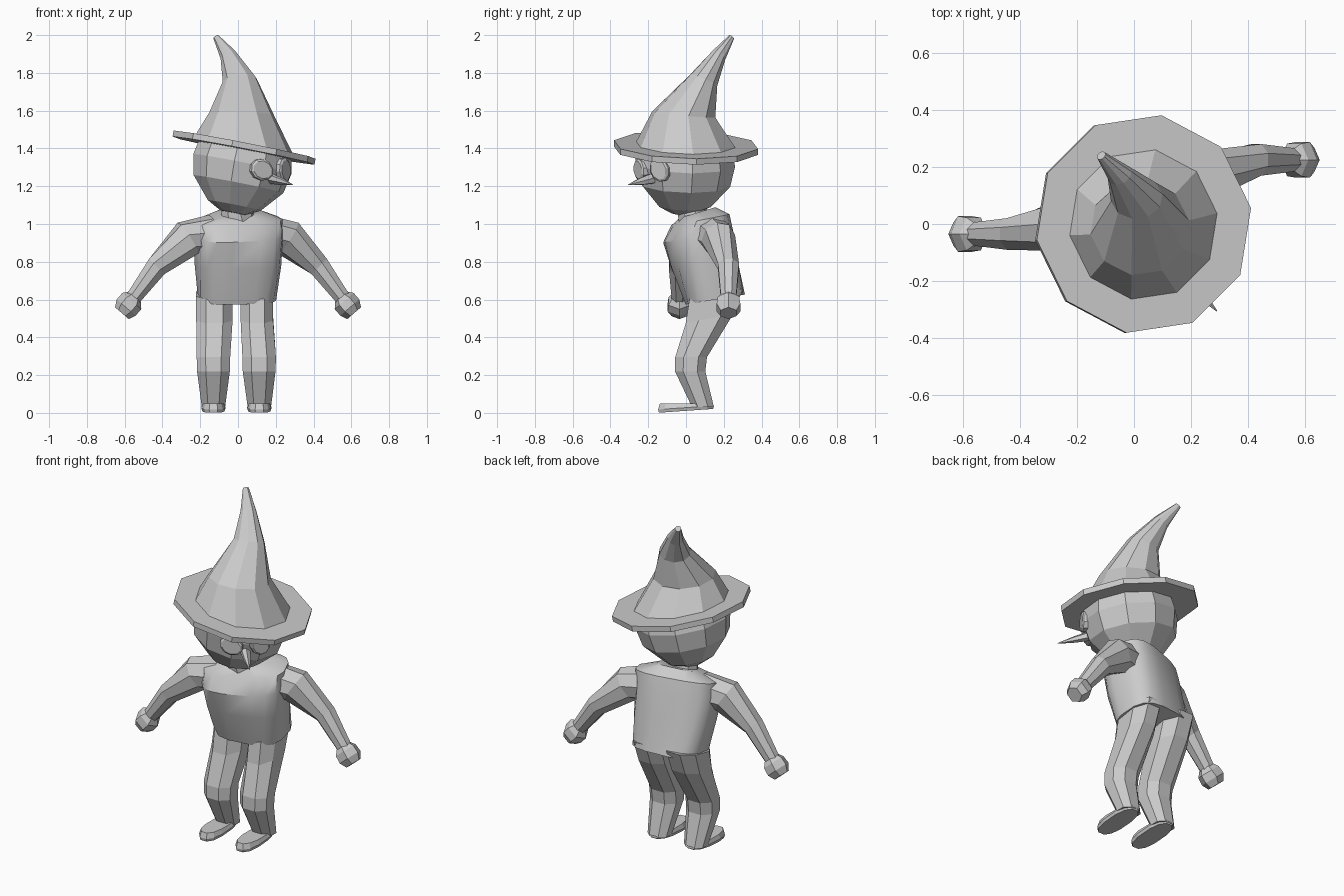
import bpy, bmesh, math
from mathutils import Vector, Matrix

Z = Vector((0, 0, 1))


def loft(name, rings, n=10, phase=0.0, p=2.0, smooth=False):
    """Skin rings of (center, normal, rx, ry, yaw degrees); p > 2 gives boxier sections."""
    bm = bmesh.new()
    loops = []
    for c, nrm, rx, ry, yaw in rings:
        rot = Z.rotation_difference(Vector(nrm).normalized()).to_matrix()
        rot = rot @ Matrix.Rotation(math.radians(yaw), 3, 'Z')
        loop = []
        for i in range(n):
            a = math.radians(phase) + 2 * math.pi * i / n
            ca, sa = math.cos(a), math.sin(a)
            x = math.copysign(abs(ca) ** (2 / p), ca) * rx
            y = math.copysign(abs(sa) ** (2 / p), sa) * ry
            loop.append(bm.verts.new(Vector(c) + rot @ Vector((x, y, 0))))
        loops.append(loop)
    for a, b in zip(loops, loops[1:]):
        for i in range(n):
            j = (i + 1) % n
            bm.faces.new((a[i], a[j], b[j], b[i]))
    bm.faces.new(loops[0][::-1])
    bm.faces.new(loops[-1])
    bmesh.ops.recalc_face_normals(bm, faces=bm.faces)
    me = bpy.data.meshes.new(name)
    bm.to_mesh(me)
    bm.free()
    ob = bpy.data.objects.new(name, me)
    bpy.context.collection.objects.link(ob)
    if smooth:
        bpy.ops.object.select_all(action='DESELECT')
        ob.select_set(True)
        bpy.context.view_layer.objects.active = ob
        bpy.ops.object.shade_smooth_by_angle(angle=math.radians(35))
    return ob


# Tilted axis shared by the head and hat
tilt = Vector((0.195, 0.03, 1)).normalized()
brim_top = Vector((0.035, 0, 1.42))

# Hat brim and bent cone
loft("hat_brim", [(brim_top - tilt * 0.032, tilt, 0.387, 0.387, 0),
                  (brim_top, tilt, 0.387, 0.387, 0)], 10, 8.5)
loft("hat_cone", [
    (brim_top - tilt * 0.01, tilt, 0.272, 0.272, 0),
    ((0.02, -0.012, 1.58), (0.04, 0.09, 1), 0.175, 0.17, 0),
    ((0.01, 0.092, 1.76), (-0.12, 0.40, 1), 0.092, 0.08, 0),
    ((-0.05, 0.172, 1.89), (-0.5, 0.7, 0.9), 0.046, 0.043, 0),
    ((-0.115, 0.24, 1.988), (-0.5, 0.6, 0.8), 0.017, 0.017, 0)], 10, 8.5)

# Head
head = Vector((0.02, -0.005, 1.30))
loft("head", [(head + tilt * h, tilt, r, r, 0) for h, r in
              [(-0.245, 0.07), (-0.205, 0.145), (-0.09, 0.245),
               (0.02, 0.268), (0.11, 0.25)]], 10, 8.5)

# Eyes: shallow discs either side of the nose
for name, deg in (("eye_right", -31), ("eye_left", -66)):
    d = Vector((math.cos(math.radians(deg)), math.sin(math.radians(deg)), -0.03))
    c = head - Vector((0, 0, 0.005))
    loft(name, [(c + d * 0.22, d, 0.066, 0.056, 0),
                (c + d * 0.268, d, 0.066, 0.056, 0),
                (c + d * 0.275, d, 0.055, 0.046, 0)], 10)

# Pointed nose
base, tip = Vector((0.175, -0.18, 1.24)), Vector((0.29, -0.305, 1.208))
nd = tip - base
loft("nose", [(base, nd, 0.032, 0.026, 0), (base + nd * 0.45, nd, 0.024, 0.018, 0),
              (tip, nd, 0.002, 0.002, 0)], 6)

# Neck
loft("neck", [((0, 0.05, 1.0), Z, 0.10, 0.09, 18),
              ((-0.005, 0.02, 1.12), Z, 0.075, 0.075, 0)], 8)

# Twisted, leaning torso
loft("torso", [
    ((-0.005, 0.155, 0.60), (0, -0.17, 1), 0.205, 0.155, 6),
    ((0.0, 0.10, 0.78), (0, -0.08, 1), 0.225, 0.165, 14),
    ((0.0, 0.065, 0.93), (0, -0.15, 1), 0.235, 0.165, 18),
    ((0.0, 0.075, 1.02), (0, -0.2, 1), 0.235, 0.13, 18),
    ((0.0, 0.06, 1.06), (0, -0.3, 1), 0.12, 0.09, 18)], 16, 11.25, 3.0, True)

# Arms and hands
for side, s, ys, ye in (("right", 1, 0.17, 0.225), ("left", -1, -0.005, -0.035)):
    ym = (ys + 0.08) / 2
    loft("arm_" + side, [
        ((s * 0.14, ym, 0.945), (s, s * 0.3, -0.1), 0.105, 0.10, 0),
        ((s * 0.265, ys, 0.925), (s * 0.75, s * 0.15, -0.5), 0.10, 0.09, 0),
        ((s * 0.43, ye, 0.775), (s * 0.7, 0, -0.7), 0.062, 0.06, 0),
        ((s * 0.56, ye, 0.60), (s * 0.62, 0, -0.78), 0.043, 0.043, 0)], 8, 22.5)
    hd = (s * 0.65, 0, -0.75)
    loft("hand_" + side, [
        ((s * 0.545, ye, 0.615), hd, 0.042, 0.045, 0),
        ((s * 0.562, ye, 0.592), hd, 0.066, 0.066, 0),
        ((s * 0.592, ye, 0.558), hd, 0.066, 0.072, 0),
        ((s * 0.615, ye, 0.528), hd, 0.048, 0.048, 0)], 6)

# Bent legs and flat shoes
for side, hx, kx, fx, w in (("left", -0.125, -0.13, -0.13, 0.103),
                            ("right", 0.10, 0.112, 0.113, 0.092)):
    loft("leg_" + side, [
        ((hx, 0.16, 0.63), (0, -0.2, 1), w, 0.155, 0),
        ((hx, 0.125, 0.50), (0, -0.2, 1), w, 0.138, 0),
        ((kx, 0.027, 0.295), Z, 0.095, 0.09, 0),
        ((kx, 0.022, 0.22), Z, 0.093, 0.086, 0),
        ((fx, 0.09, 0.03), Z, 0.066, 0.062, 0)], 8, 22.5, 2.3)
    up = (0, -0.07, 1)
    loft("shoe_" + side, [
        ((fx, 0.0, 0.011), up, 0.06, 0.148, 0),
        ((fx, 0.0, 0.028), up, 0.066, 0.152, 0),
        ((fx, 0.0, 0.05), (0, 0, 1), 0.056, 0.142, 0)], 12, 15, 2.5)
